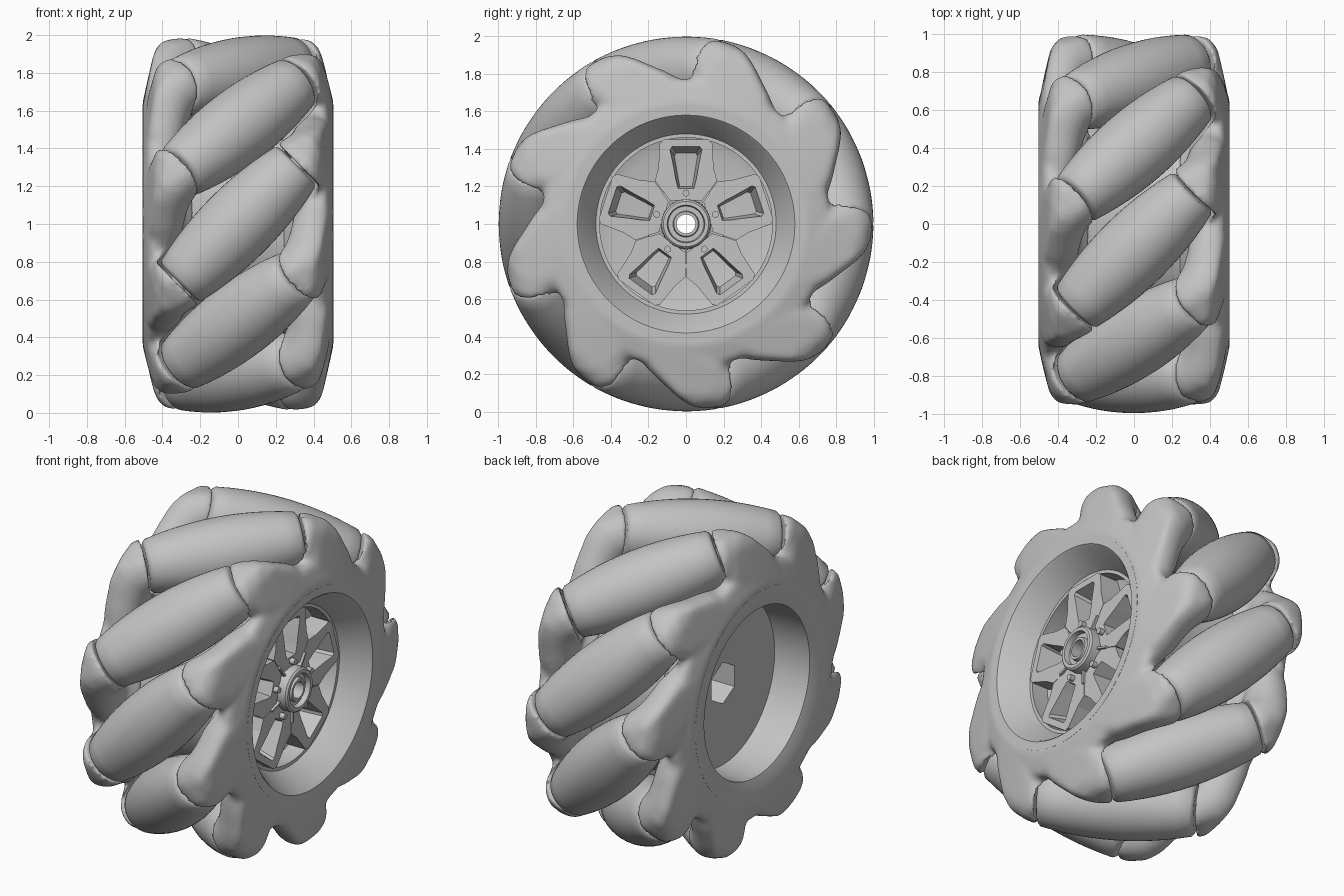
import bpy, bmesh, math
from math import sin, cos, pi, radians
from mathutils import Vector, Matrix

cube = bpy.data.objects.get("Cube")
if cube:
    bpy.data.objects.remove(cube, do_unlink=True)

COUNT = 9            # rollers around the wheel
AXIS_R = 0.797       # radius of the roller axes
SEGS = 180

grey = bpy.data.materials.new("light grey")
grey.use_nodes = True
shade = (0.55, 0.55, 0.55, 1)
grey.diffuse_color = shade
grey.node_tree.nodes["Principled BSDF"].inputs["Base Color"].default_value = shade


def finish(bm, name):
    bmesh.ops.remove_doubles(bm, verts=bm.verts, dist=1e-5)
    bmesh.ops.recalc_face_normals(bm, faces=bm.faces)
    mesh = bpy.data.meshes.new(name)
    bm.to_mesh(mesh)
    bm.free()
    mesh.materials.append(grey)
    ob = bpy.data.objects.new(name, mesh)
    bpy.context.collection.objects.link(ob)
    return ob


def activate(ob):
    bpy.ops.object.select_all(action='DESELECT')
    ob.select_set(True)
    bpy.context.view_layer.objects.active = ob


def smooth(ob, angle=35):
    activate(ob)
    bpy.ops.object.shade_smooth_by_angle(angle=radians(angle))


def skin(bm, rows, closed=False):
    """Skin a list of point rings; closed joins the last ring to the first."""
    rings = [[bm.verts.new(p) for p in row] for row in rows]
    pairs = list(zip(rings, rings[1:])) + ([(rings[-1], rings[0])] if closed else [])
    for a, b in pairs:
        n = len(a)
        for i in range(n):
            j = (i + 1) % n
            bm.faces.new((a[i], a[j], b[j], b[i]))


def loft(name, rows, closed=False):
    bm = bmesh.new()
    skin(bm, rows, closed)
    return finish(bm, name)


def place(angle, x, r):
    return Vector((x, -r * cos(angle), 1 + r * sin(angle)))


def ring_about(centre, along, out, r, n):
    side = along.cross(out).normalized()
    up = side.cross(along)
    return [centre + (up * cos(2 * pi * i / n) + side * sin(2 * pi * i / n)) * r for i in range(n)]


def roller_rows(angle, profile, n=48):
    """Revolve (distance, radius) pairs about a roller's 45 degree axis."""
    along = Vector((1, sin(angle), cos(angle))).normalized()
    out = Vector((0, -cos(angle), sin(angle)))
    return [ring_about(place(angle, 0, AXIS_R) + along * t, along, out, r, n) for t, r in profile]


def barrel(t):
    return 0.201 - 0.053 * (t / 0.44) ** 2


def limit_x(r):
    """Widest x of the side plates at a given wheel radius."""
    if r < 0.65:
        return 0.505
    if r < 0.93:
        return 0.505 - 0.065 * (r - 0.65) / 0.28
    return 0.44 - 0.05 * (r - 0.93) / 0.055


# Barrel rollers with axle pins, and the cutters that clear room for them
steps = [-0.42 + 0.07 * i for i in range(13)]
end = [(-0.47, 0), (-0.47, 0.05), (-0.44, 0.05), (-0.44, 0.125), (-0.435, 0.138)]
roller_profile = end + [(t, barrel(t)) for t in steps] + [(-t, r) for t, r in reversed(end)]
cut_steps = [-0.45 + 0.075 * i for i in range(13)]
cut_profile = [(-0.45, 0)] + [(t, barrel(t) + 0.014) for t in cut_steps] + [(0.45, 0)]
angles = [2 * pi * k / COUNT for k in range(COUNT)]
cutters = []
for k, a in enumerate(angles):
    smooth(loft(f"roller_{k + 1}", roller_rows(a, roller_profile)), 40)
    cutter = loft(f"roller_clearance_{k + 1}", roller_rows(a, cut_profile, 40))
    cutter.hide_render = True
    cutters.append(cutter)


# Side plate: a ring with lobes that cup the roller ends and trail off along the rim
def lobe_rows(angle, path, n=32):
    centres = [place(angle + radians(deg), x, r) for x, deg, r, _ in path]
    rows = []
    for i, centre in enumerate(centres):
        along = (centres[min(i + 1, len(path) - 1)] - centres[max(i - 1, 0)]).normalized()
        out = Vector((0, centre.y, centre.z - 1)).normalized()
        row = ring_about(centre, along, out, path[i][3], n)
        for p in row:
            r = math.hypot(p.y, p.z - 1)
            fit = min(1, 0.99 / r)
            p.y, p.z = p.y * fit, 1 + (p.z - 1) * fit
            p.x = min(p.x, limit_x(r * fit))
        rows.append([centre] * n if i in (0, len(path) - 1) else row)
    return rows


ring_profile = [(0.505, 0.59), (0.505, 0.65), (0.49, 0.7), (0.475, 0.75), (0.45, 0.775),
                (0.42, 0.77), (0.36, 0.73), (0.3, 0.67), (0.25, 0.62), (0.22, 0.59)]
lobe_path = [(0.27, 18, 0.84, 0.16), (0.28, 18.8, 0.84, 0.16), (0.325, 21.5, 0.843, 0.162),
             (0.365, 24.5, 0.825, 0.158), (0.385, 28, 0.795, 0.148), (0.395, 33, 0.755, 0.13),
             (0.4, 39, 0.715, 0.115), (0.4, 46, 0.67, 0.1), (0.4, 50, 0.64, 0.08)]


def apply(ob, kind, **settings):
    mod = ob.modifiers.new(kind.lower(), kind)
    for key, value in settings.items():
        setattr(mod, key, value)
    bpy.ops.object.modifier_apply(modifier=mod.name)


bm = bmesh.new()
skin(bm, [[place(2 * pi * i / SEGS, x, r) for i in range(SEGS)] for x, r in ring_profile], True)
for a in angles:
    skin(bm, lobe_rows(a, lobe_path))
plate = finish(bm, "side_plate_left")
activate(plate)
apply(plate, 'REMESH', mode='VOXEL', voxel_size=0.014)
apply(plate, 'SMOOTH', factor=0.5, iterations=12)
for cutter in cutters:
    apply(plate, 'BOOLEAN', operation='DIFFERENCE', solver='EXACT', object=cutter)
    bpy.data.objects.remove(cutter, do_unlink=True)
apply(plate, 'REMESH', mode='VOXEL', voxel_size=0.013)
apply(plate, 'SMOOTH', factor=0.5, iterations=4)
smooth(plate, 60)

# The other plate is the same part given half a turn about the front axis
other = plate.copy()
other.data = plate.data.copy()
other.name = "side_plate_right"
lift = Matrix.Translation((0, 0, 1))
other.data.transform(lift @ Matrix.Rotation(pi, 4, 'Y') @ lift.inverted())
bpy.context.collection.objects.link(other)


# Hub: open drum on one side, dished rim on the other, hexagonal socket
def hub_ring(x, r):
    ring = []
    for i in range(SEGS):
        a = 360 * i / SEGS
        radius = 0.11 / cos(radians((a - 90) % 60 - 30)) if r == "hex" else r
        ring.append(place(radians(a), x, radius))
    return ring


hub_profile = [(-0.15, 0.57), (-0.3, 0.62), (-0.505, 0.63), (-0.505, 0.58), (-0.48, 0.51),
               (-0.25, 0.5), (-0.25, "hex"), (0.05, "hex"), (0.05, 0.05), (0.41, 0.05),
               (0.41, 0.065), (0.39, 0.07), (0.39, 0.095), (0.42, 0.1), (0.42, 0.12),
               (0.41, 0.13), (0.22, 0.135), (0.22, 0.4), (0.24, 0.46), (0.35, 0.46),
               (0.35, 0.48), (0.495, 0.57), (0.505, 0.58), (0.505, 0.63), (0.3, 0.62), (0.15, 0.57)]
smooth(loft("hub", [hub_ring(*p) for p in hub_profile], closed=True), 25)


# Five framed spokes with tapered windows, bolts and small ribs
def spoke_points(angle, x, outline):
    out = Vector((0, -cos(angle), sin(angle)))
    side = Vector((0, sin(angle), cos(angle)))
    return [Vector((x, 0, 1)) + out * r + side * w for w, r in outline]


def mirrored(half):
    return half + [(-w, r) for w, r in reversed(half)]


outer = mirrored([(0.09, 0.125), (0.165, 0.23), (0.147, 0.3), (0.14, 0.43), (0.12, 0.45)])
window = mirrored([(0.042, 0.19), (0.055, 0.24), (0.065, 0.3), (0.085, 0.395), (0.075, 0.412)])
floor = mirrored([(0.032, 0.2), (0.04, 0.24), (0.048, 0.29), (0.06, 0.36), (0.05, 0.375)])
for k in range(5):
    a = pi / 2 + 2 * pi * k / 5
    loft(f"spoke_{k + 1}", [spoke_points(a, 0.21, outer), spoke_points(a, 0.36, outer),
                            spoke_points(a, 0.36, window), spoke_points(a, 0.21, floor)], closed=True)
    disc = [(0.018 * cos(pi * i / 8), 0.165 + 0.018 * sin(pi * i / 8)) for i in range(16)]
    dot = [(0, 0.165)] * 16
    smooth(loft(f"bolt_{k + 1}", [spoke_points(a, 0.34, dot), spoke_points(a, 0.34, disc),
                                  spoke_points(a, 0.39, disc), spoke_points(a, 0.39, dot)]))
    b = a + pi / 5
    rib = mirrored([(0.006, 0.12), (0.006, 0.21)])
    mid = [(0, 0.165)] * 4
    loft(f"rib_{k + 1}", [spoke_points(b, 0.21, mid), spoke_points(b, 0.21, rib),
                          spoke_points(b, 0.375, rib), spoke_points(b, 0.375, mid)])
